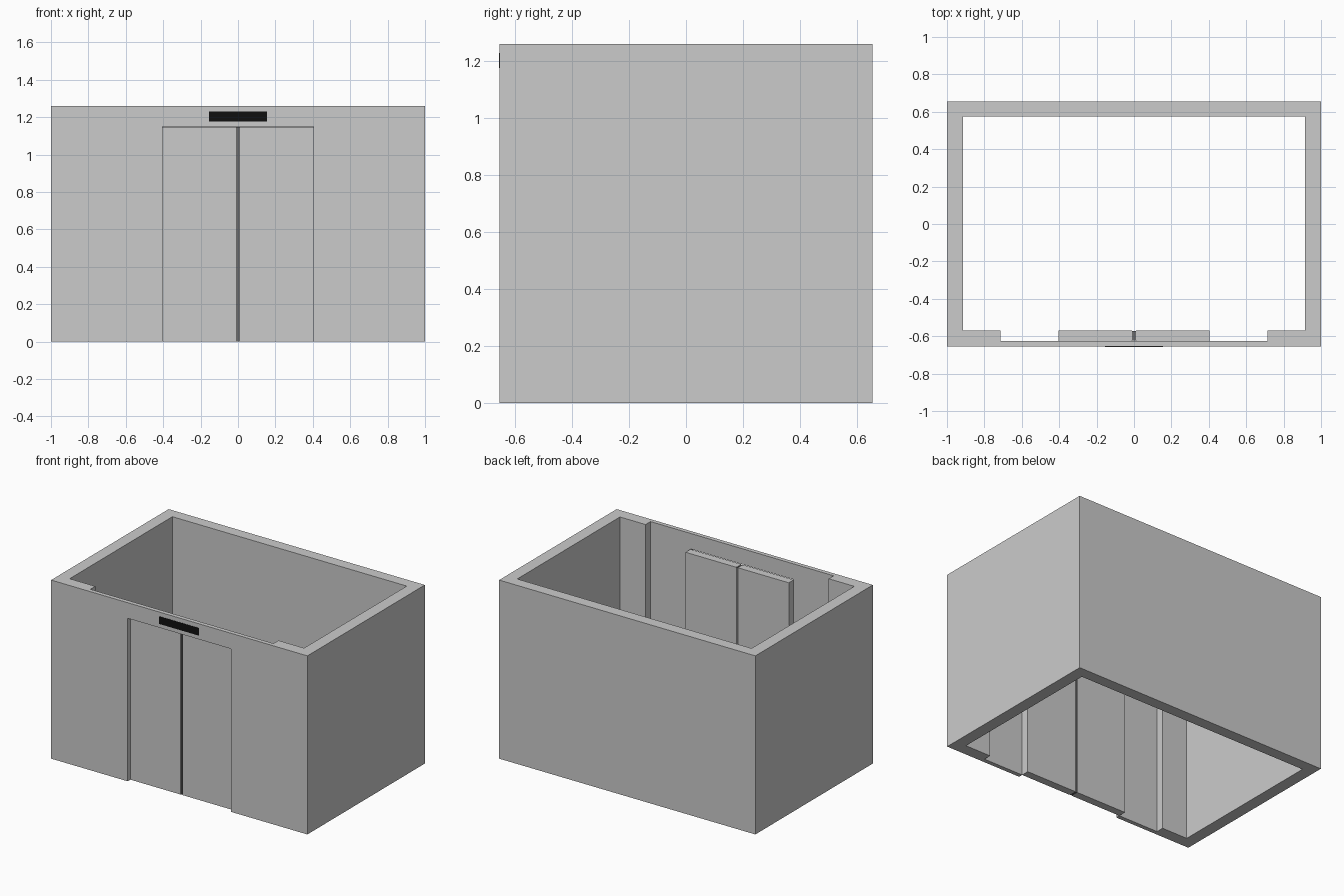
import bpy

if "Cube" in bpy.data.objects:
    bpy.data.objects.remove(bpy.data.objects["Cube"])


def box(name, x, y, z, mat=None):
    """Box from (min, max) ranges on each axis."""
    (x0, x1), (y0, y1), (z0, z1) = x, y, z
    bpy.ops.mesh.primitive_cube_add(
        size=1, location=((x0 + x1) / 2, (y0 + y1) / 2, (z0 + z1) / 2))
    ob = bpy.context.object
    ob.name = name
    ob.scale = (x1 - x0, y1 - y0, z1 - z0)
    bpy.ops.object.transform_apply(location=True, rotation=False, scale=True)
    if mat:
        ob.data.materials.append(mat)
    return ob


def material(name, v):
    m = bpy.data.materials.new(name)
    m.diffuse_color = (v, v, v, 1)
    m.use_nodes = True
    m.node_tree.nodes["Principled BSDF"].inputs["Base Color"].default_value = m.diffuse_color
    return m


def cut(target, cutter):
    mod = target.modifiers.new(cutter.name, 'BOOLEAN')
    mod.operation = 'DIFFERENCE'
    mod.solver = 'EXACT'
    mod.object = cutter
    cutter.hide_render = True
    cutter.display_type = 'WIRE'


door_grey = material("door_grey", 0.64)
seal_grey = material("seal_grey", 0.15)
black = material("black", 0.005)

# Shaft walls, open above and below
walls = box("shaft_walls", (-1, 1), (-0.655, 0.655), (0, 1.26))
cut(walls, box("room_cutter", (-0.915, 0.915), (-0.57, 0.575), (-0.1, 1.4)))
# Pocket the doors slide into, and the doorway
cut(walls, box("pocket_cutter", (-0.715, 0.715), (-0.625, 0), (-0.1, 1.4)))
cut(walls, box("doorway_cutter", (-0.403, 0.403), (-0.8, -0.3), (-0.1, 1.15)))

# Sliding doors with a rubber seal on each meeting edge
for side, s in (("left", -1), ("right", 1)):
    box(side + "_door", sorted((s * 0.01, s * 0.403)), (-0.625, -0.57),
        (0, 1.148), door_grey)
    box(side + "_door_seal", sorted((s * 0.001, s * 0.01)), (-0.622, -0.573),
        (0, 1.148), seal_grey)

# Indicator panel above the doorway
box("indicator_panel", (-0.155, 0.155), (-0.657, -0.654), (1.177, 1.23), black)
